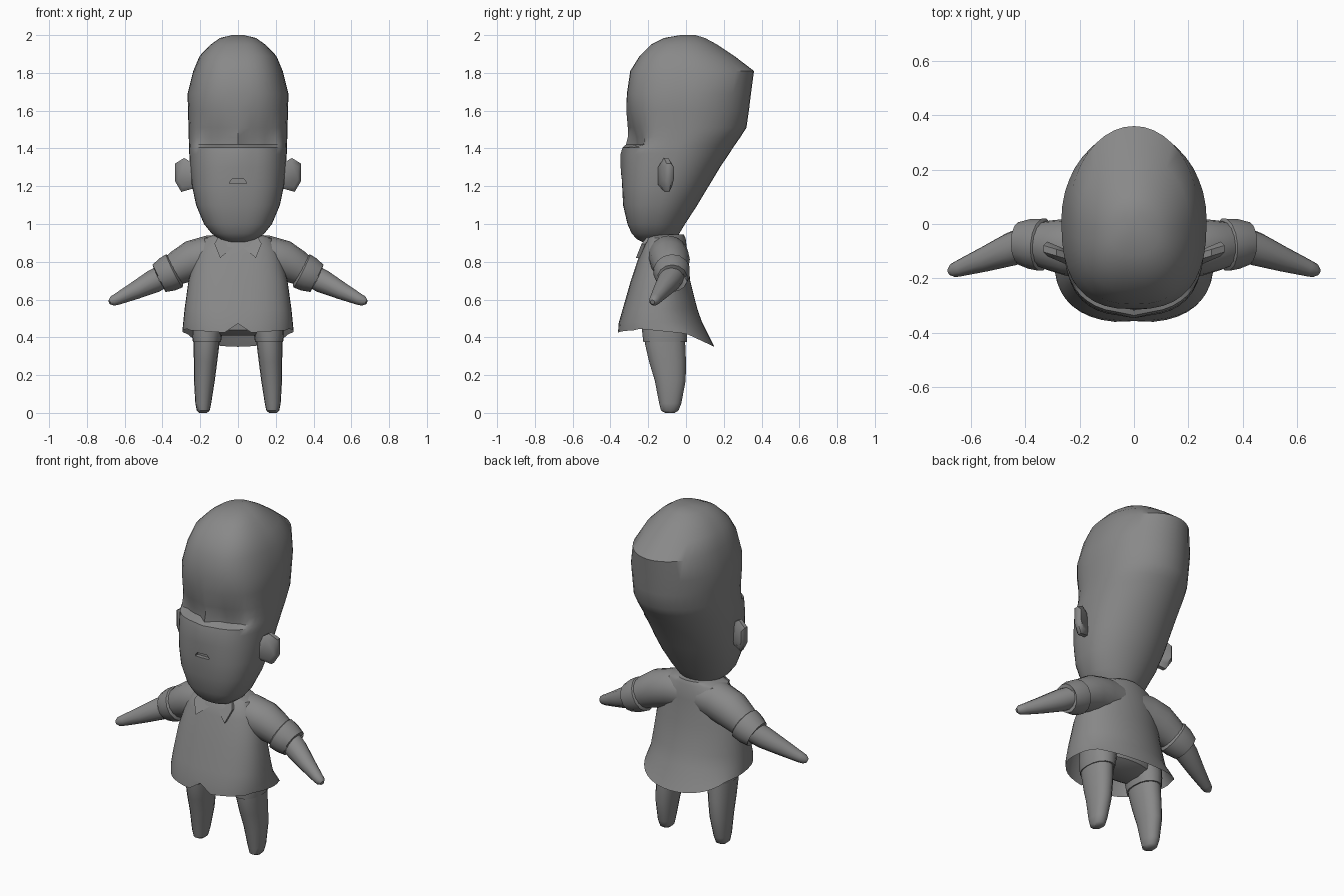
import bpy, bmesh, math
from mathutils import Vector

grey = bpy.data.materials.new("plain grey")
grey.diffuse_color = (0.25, 0.25, 0.25, 1)


def finish(name, bm, mirror=False, angle=40):
    bmesh.ops.recalc_face_normals(bm, faces=bm.faces)
    me = bpy.data.meshes.new(name)
    bm.to_mesh(me)
    bm.free()
    me.materials.append(grey)
    ob = bpy.data.objects.new(name, me)
    bpy.context.collection.objects.link(ob)
    smooth(ob, angle)
    if mirror:
        ob.modifiers.new("mirror", 'MIRROR')
    return ob


def smooth(ob, angle=40):
    bpy.ops.object.select_all(action='DESELECT')
    ob.select_set(True)
    bpy.context.view_layer.objects.active = ob
    bpy.ops.object.shade_smooth_by_angle(angle=math.radians(angle))


def skin(rings, cap_start=True, cap_end=True):
    """Join rings of points with quads and optional end caps."""
    bm = bmesh.new()
    vr = [[bm.verts.new(p) for p in r] for r in rings]
    n = len(vr[0])
    for a, b in zip(vr, vr[1:]):
        for i in range(n):
            j = (i + 1) % n
            bm.faces.new((a[i], a[j], b[j], b[i]))
    if cap_start:
        bm.faces.new(vr[0])
    if cap_end:
        bm.faces.new(vr[-1])
    return bm


def section(z, w, yf, yb, n=40, cx=0, front=2.6, back=2.0):
    """Horizontal rounded section, squarer in front than behind."""
    pts = []
    for i in range(n):
        t = 2 * math.pi * i / n - math.pi / 2
        c, s = math.cos(t), math.sin(t)
        e = 2 / (front if s < 0 else back)
        x = math.copysign(abs(c) ** e, c) * w if abs(c) > 1e-6 else 0
        y = (yf + yb) / 2 + math.copysign(abs(s) ** e, s) * (yb - yf) / 2
        pts.append(Vector((cx + x, y, z)))
    return pts


def tube(path, n=12):
    """Rings square to a path of (x, y, z, radius)."""
    rings = []
    pts = [Vector(p[:3]) for p in path]
    for i, p in enumerate(path):
        d = (pts[min(i + 1, len(pts) - 1)] - pts[max(i - 1, 0)]).normalized()
        u = d.cross(Vector((0, 1, 0))).normalized()
        v = d.cross(u)
        rings.append([pts[i] + p[3] * (u * math.cos(2 * math.pi * k / n)
                                       + v * math.sin(2 * math.pi * k / n)) for k in range(n)])
    return rings


# Head: (z, half width, front y, back y)
head_rows = [
    (0.905, 0.05, -0.23, -0.12), (0.92, 0.10, -0.26, -0.06), (0.95, 0.14, -0.288, -0.035),
    (1.00, 0.18, -0.31, -0.005), (1.10, 0.222, -0.333, 0.06), (1.20, 0.243, -0.338, 0.12),
    (1.30, 0.253, -0.338, 0.18), (1.37, 0.258, -0.334, 0.227), (1.405, 0.26, -0.33, 0.25),
    (1.42, 0.26, -0.318, 0.26), (1.46, 0.261, -0.308, 0.288), (1.51, 0.262, -0.308, 0.32),
    (1.60, 0.265, -0.316, 0.333), (1.69, 0.267, -0.313, 0.344), (1.81, 0.237, -0.295, 0.36),
    (1.89, 0.203, -0.245, 0.255), (1.95, 0.145, -0.185, 0.165), (1.985, 0.095, -0.115, 0.10),
    (2.00, 0.03, -0.03, 0.05)]
# Eye hollow depth for the rows just above the cheek ledge
hollow = {1.405: 0.004, 1.42: 0.05, 1.46: 0.036, 1.51: 0.02, 1.60: 0.008}
nose = {1.20: 0.0, 1.30: 0.008, 1.37: 0.012, 1.405: 0.006}
rings = []
for row in head_rows:
    ring = section(*row)
    for p in ring:
        if p.y < -0.15:
            ax = abs(p.x)
            k = min(1, ax / 0.055) * max(0, min(1, (0.23 - ax) / 0.06))
            p.y += hollow.get(row[0], 0) * k
            if ax < 0.02:
                p.y -= nose.get(row[0], 0)
    rings.append(ring)
head = finish("head", skin(rings))

# Mouth: shallow recess cut into the face
outline = [(-0.045, 1.214), (0.045, 1.214), (0.045, 1.222), (0.03, 1.238), (-0.03, 1.238), (-0.045, 1.222)]
cutter = finish("mouth_cutter", skin([[(x, y, z) for x, z in outline] for y in (-0.4, -0.315)]))
cutter.hide_render = True
cut = head.modifiers.new("mouth", 'BOOLEAN')
cut.object = cutter
cut.solver = 'EXACT'
bpy.context.view_layer.objects.active = head
bpy.ops.object.modifier_apply(modifier="mouth")
bpy.data.objects.remove(cutter)
smooth(head)

# Ears: rounded plates leaning backwards as they leave the head
ear = [(0.23, 1.315), (0.285, 1.35), (0.333, 1.32), (0.333, 1.225), (0.30, 1.17), (0.23, 1.19)]
mx, mz = 0.285, 1.26
rings = []
for s, dy in ((0.7, -0.028), (1, -0.012), (1, 0.012), (0.7, 0.026)):
    rings.append([(mx + (x - mx) * s, -0.105 + dy + (x - mx) * 0.3, mz + (z - mz) * s) for x, z in ear])
finish("ear", skin(rings), mirror=True, angle=50)

# Neck
finish("neck", skin([section(0.84, 0.10, -0.20, -0.03, 16), section(0.97, 0.09, -0.2, -0.04, 16)]))

# Shirt body, open at the hem
rows = [(0.945, 0.12, -0.19, -0.012), (0.925, 0.18, -0.212, -0.002), (0.84, 0.225, -0.245, 0.008),
        (0.70, 0.262, -0.292, 0.022), (0.55, 0.283, -0.335, 0.06), (0.48, 0.29, -0.355, 0.085),
        (0.42, 0.295, -0.362, 0.15)]
rings = [section(*r) for r in rows]
for p in rings[-1]:
    # The hem lifts at the sides, dips at the back and has a front notch
    if p.y < -0.25:
        p.z = 0.42 + 0.02 * abs(p.x) / 0.29
    elif p.y < 0:
        p.z = 0.445 - 0.025 * (p.y + 0.25) / 0.25
    else:
        p.z = 0.42 - 0.07 * p.y / 0.15
        p.x *= 1 + 0.1 * p.y / 0.15
    if abs(p.x) < 0.02 and p.y < 0:
        p.z, p.y = 0.472, -0.357
finish("shirt", skin(rings, True, False))

# Collar points: thin folded flaps
bm = bmesh.new()
flap = [(0.015, -0.225, 0.885), (0.095, -0.265, 0.82), (0.125, -0.235, 0.895), (0.10, -0.20, 0.94), (0.02, -0.19, 0.94)]
front = [bm.verts.new(p) for p in flap]
back = [bm.verts.new((x, y + 0.02, z)) for x, y, z in flap]
bm.faces.new(front)
bm.faces.new(back)
for i in range(5):
    j = (i + 1) % 5
    bm.faces.new((front[i], front[j], back[j], back[i]))
finish("collar", bm, mirror=True)

# Sleeves with a flared cuff
finish("sleeve", skin(tube([(0.06, -0.095, 0.838, 0.10), (0.15, -0.095, 0.832, 0.108),
                            (0.24, -0.085, 0.808, 0.106), (0.31, -0.078, 0.772, 0.092),
                            (0.36, -0.072, 0.742, 0.078)], 16)), mirror=True)
finish("sleeve_cuff", skin(tube([(0.325, -0.077, 0.758, 0.078), (0.337, -0.076, 0.752, 0.098),
                                 (0.375, -0.073, 0.733, 0.094), (0.418, -0.072, 0.712, 0.08),
                                 (0.414, -0.074, 0.714, 0.062)], 14)), mirror=True)

# Arms
finish("arm", skin(tube([(0.38, -0.065, 0.732, 0.062), (0.45, -0.092, 0.695, 0.062),
                         (0.55, -0.13, 0.645, 0.046), (0.64, -0.162, 0.602, 0.031),
                         (0.665, -0.171, 0.592, 0.026), (0.68, -0.177, 0.586, 0.012)])), mirror=True)

# Legs: (z, half width, front y, back y, centre x)
leg = [(0.0, 0.02, -0.11, -0.06, 0.185), (0.012, 0.034, -0.132, -0.04, 0.184), (0.05, 0.042, -0.142, -0.025, 0.184),
       (0.17, 0.055, -0.165, -0.002, 0.178), (0.27, 0.062, -0.195, 0.0, 0.172),
       (0.36, 0.068, -0.216, -0.004, 0.167), (0.42, 0.068, -0.218, -0.008, 0.165)]
finish("leg", skin([section(z, w, a, b, 16, cx, 2.2, 2.2) for z, w, a, b, cx in leg]), mirror=True)

# Shorts: two short legs and a seat hidden under the shirt
finish("shorts_leg", skin([section(z, w, a, b, 16, cx, 2.2, 2.2) for z, w, a, b, cx in (
    (0.375, 0.074, -0.226, 0.004, 0.165), (0.43, 0.082, -0.232, 0.006, 0.162),
    (0.52, 0.09, -0.232, 0.006, 0.15))]), mirror=True)
finish("shorts_seat", skin([section(z, w, a, b, 24) for z, w, a, b in (
    (0.41, 0.12, -0.18, -0.05), (0.44, 0.2, -0.225, 0.0),
    (0.52, 0.235, -0.235, 0.015), (0.62, 0.23, -0.23, 0.01))]))
